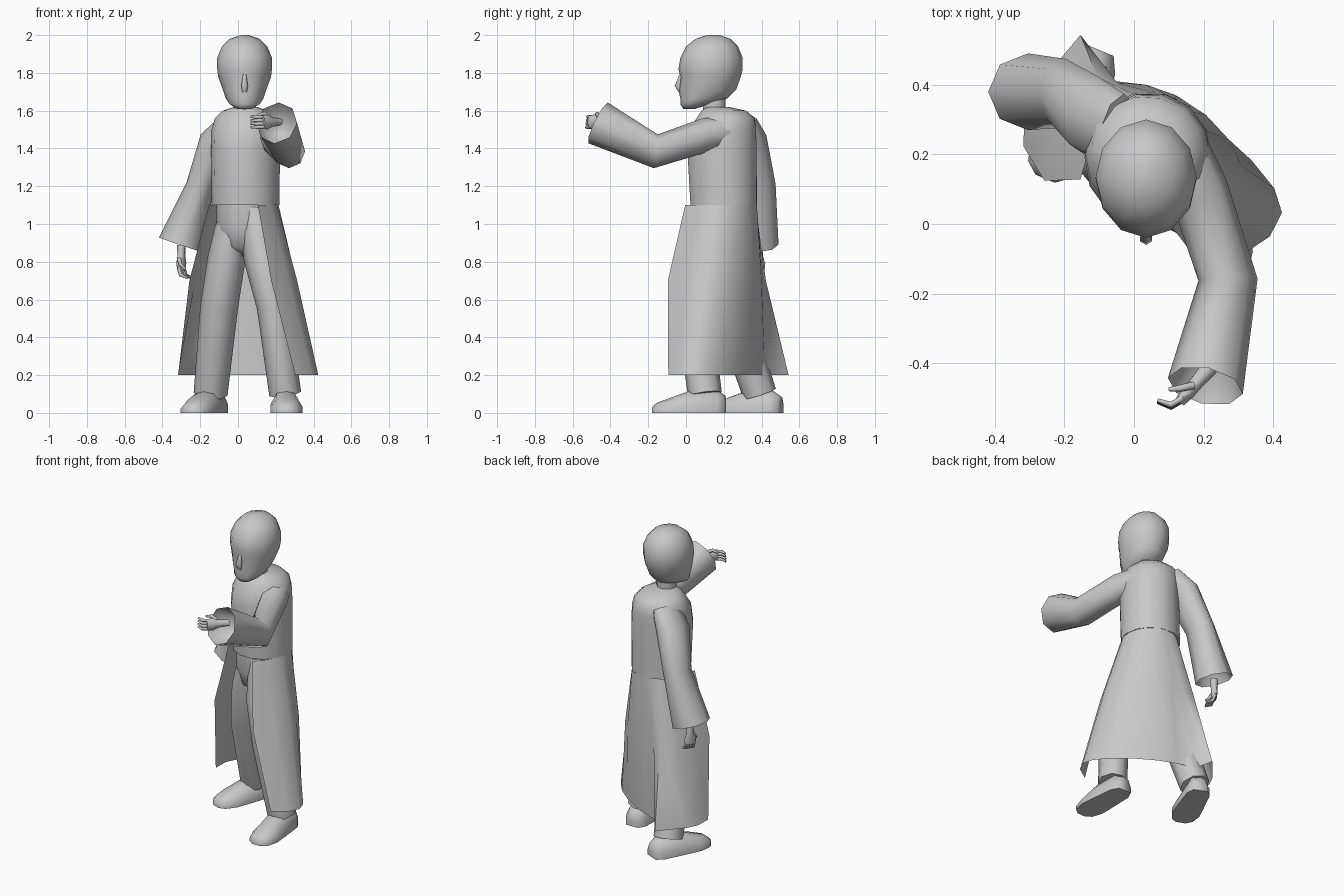
import bpy, bmesh, math
from mathutils import Vector, Matrix

cube = bpy.data.objects.get("Cube")
if cube:
    bpy.data.objects.remove(cube, do_unlink=True)

grey = bpy.data.materials.new("plain grey")
grey.use_nodes = True
tone = (.58, .58, .58, 1)
grey.diffuse_color = tone
grey.node_tree.nodes["Principled BSDF"].inputs["Base Color"].default_value = tone

# The body is turned a little towards its right
YAW = Matrix.Rotation(math.radians(-27), 3, 'Z')
STRAIGHT = Matrix.Identity(3)
UP = Vector((0, 0, 1))


def loft(name, rings, closed=True, caps=True):
    """Skin a list of equally long point rings."""
    bm = bmesh.new()
    rows = [[bm.verts.new(point) for point in ring] for ring in rings]
    count = len(rows[0])
    for low, high in zip(rows, rows[1:]):
        for i in range(count if closed else count - 1):
            j = (i + 1) % count
            bm.faces.new((low[i], low[j], high[j], high[i]))
    if caps:
        bm.faces.new(rows[0])
        bm.faces.new(rows[-1])
    bmesh.ops.recalc_face_normals(bm, faces=bm.faces)
    mesh = bpy.data.meshes.new(name)
    bm.to_mesh(mesh)
    bm.free()
    mesh.shade_smooth()
    mesh.set_sharp_from_angle(angle=math.radians(75))
    mesh.materials.append(grey)
    obj = bpy.data.objects.new(name, mesh)
    bpy.context.collection.objects.link(obj)


def oval(center, width, depth, count=12, turn=STRAIGHT):
    """Horizontal ellipse turned about z."""
    angles = (math.tau * i / count for i in range(count))
    return [Vector(center) + turn @ Vector((width * math.cos(a), depth * math.sin(a), 0))
            for a in angles]


def tube(name, path, count=8, ref=(0, 1, 0), cuff=False):
    """Tube along (point, radius along ref, radius across) stations."""
    points = [Vector(point) for point, wide, thick in path]
    last = len(points) - 1
    rings = []
    for i, (point, wide, thick) in enumerate(path):
        direction = (points[min(i + 1, last)] - points[max(i - 1, 0)]).normalized()
        side = Vector(ref) - direction * direction.dot(Vector(ref))
        side.normalize()
        across = direction.cross(side)
        angles = (math.tau * k / count for k in range(count))
        rings.append([points[i] + side * wide * math.cos(a) + across * thick * math.sin(a)
                      for a in angles])
    if cuff:  # turn the open end inwards
        end, previous = points[-1], points[-2]
        rings.append([end.lerp(previous, .4) + (point - end) * .6 for point in rings[-1]])
    loft(name, rings)


# Head: height, front, back, half width
head_rows = [(1.61, -.015, .05, .04), (1.635, -.03, .13, .08), (1.665, -.03, .22, .1),
             (1.71, -.04, .265, .115), (1.78, -.03, .29, .14), (1.82, -.04, .3, .145),
             (1.88, -.03, .3, .145), (1.94, 0, .275, .12), (1.98, .05, .235, .08),
             (2, .11, .18, .02)]
loft("head", [oval((.035, (front + back) / 2, z), half, (back - front) / 2)
              for z, front, back, half in head_rows])
tube("nose", [((.035, -.025, 1.79), .01, .01), ((.035, -.04, 1.73), .02, .02),
              ((.035, -.03, 1.7), .01, .015)], 6)
loft("neck", [oval((.035, .15, z), .06, .06) for z in (1.55, 1.68)])

# Coat body: height, centre y, half width, half depth
torso_rows = [(1.1, .2, .18, .18), (1.4, .19, .18, .19), (1.5, .195, .18, .18),
              (1.56, .21, .165, .155), (1.6, .2, .12, .12), (1.62, .165, .06, .06)]
loft("coat_body", [oval((.04, y, z), width, depth, 14, YAW)
                   for z, y, width, depth in torso_rows])


def skirt_row(z, width, back, front, fold):
    """Open outline from the left front edge round the back, with one deep fold."""
    row = []
    for degrees in range(-30, 211, 20):
        c, s = math.cos(math.radians(degrees)), math.sin(math.radians(degrees))
        u = width * c * (1 if c > 0 else .87)
        v = s * (back if s > 0 else front) + (fold if degrees == 150 else 0)
        row.append(Vector((.035, .2, z)) + YAW @ Vector((u, v, 0)))
    return row


loft("coat_skirt", [skirt_row(1.1, .18, .18, .3, 0), skirt_row(.7, .3, .19, .4, .04),
                    skirt_row(.2, .43, .16, .28, .14)], closed=False, caps=False)

# Trousers
loft("trouser_seat", [oval((.035, .19, z), size, size, turn=YAW)
                      for z, size in ((1.12, .15), (.98, .15), (.88, .12), (.83, .05))])
tube("left_trouser_leg", [((.09, .16, 1.05), .13, .085), ((.13, .08, .82), .11, .1),
                          ((.185, .04, .56), .095, .085), ((.25, .1, .1), .09, .085)])
tube("right_trouser_leg", [((-.02, .21, 1.05), .13, .085), ((-.06, .2, .82), .11, .1),
                           ((-.1, .24, .56), .1, .1), ((-.145, .39, .1), .09, .09)])


def shoe(name, heel, toe):
    """Rounded slipper shape swept from heel to toe."""
    heel, toe = Vector(heel), Vector(toe)
    side = (toe - heel).normalized().cross(UP)
    half = [(1, 0), (1, .4), (.6, .9)]
    outline = half + [(0, 1)] + [(-s, h) for s, h in reversed(half)]
    rings = []
    for share, width, height in ((0, .045, .09), (.12, .07, .12), (.5, .08, .115),
                                 (.75, .085, .08), (.93, .065, .055), (1, .03, .03)):
        center = heel.lerp(toe, share)
        rings.append([center + side * width * s + UP * height * h for s, h in outline])
    loft(name, rings)


shoe("left_shoe", (.245, .21, 0), (.26, -.18, 0))
shoe("right_shoe", (-.1, .5, 0), (-.255, .13, 0))

# Wide sleeves
tube("left_sleeve", [((.12, .22, 1.49), .085, .09), ((.185, .1, 1.47), .09, .085),
                     ((.27, -.16, 1.385), .09, .085), ((.205, -.465, 1.535), .12, .11)],
     ref=UP, cuff=True)
tube("right_sleeve", [((-.05, .27, 1.53), .11, .06), ((-.12, .31, 1.44), .12, .085),
                      ((-.2, .375, 1.2), .1, .075), ((-.305, .38, .89), .11, .12)],
     cuff=True)


def hand(side, wrist, along, spread, curl):
    """A palm, four curled fingers and a thumb."""
    wrist, along, spread, curl = map(Vector, (wrist, along, spread, curl))

    def spot(a, s=0, c=0):
        return wrist + along * a + spread * s + curl * c

    tube(side + "_palm", [(spot(-.06), .02, .025), (spot(0), .025, .02),
                          (spot(.04), .04, .02), (spot(.075), .035, .015)], ref=spread)
    for k in range(4):
        s = (k - 1.5) * .018
        tube(f"{side}_finger_{k + 1}", [(spot(.065, s), .01, .01),
                                        (spot(.1, s, .012), .01, .01),
                                        (spot(.115, s, .05), .006, .006)], 6, spread)
    tube(side + "_thumb", [(spot(.015, .025), .012, .012),
                           (spot(.045, .045, .02), .01, .01),
                           (spot(.07, .035, .045), .006, .006)], 6, curl)


hand("left", (.18, -.455, 1.54), (-.65, -.75, 0), (0, .1, 1), (-.75, .65, 0))
hand("right", (-.3, .385, .83), (0, 0, -1), (-.5, -.87, 0), (.87, -.5, 0))
